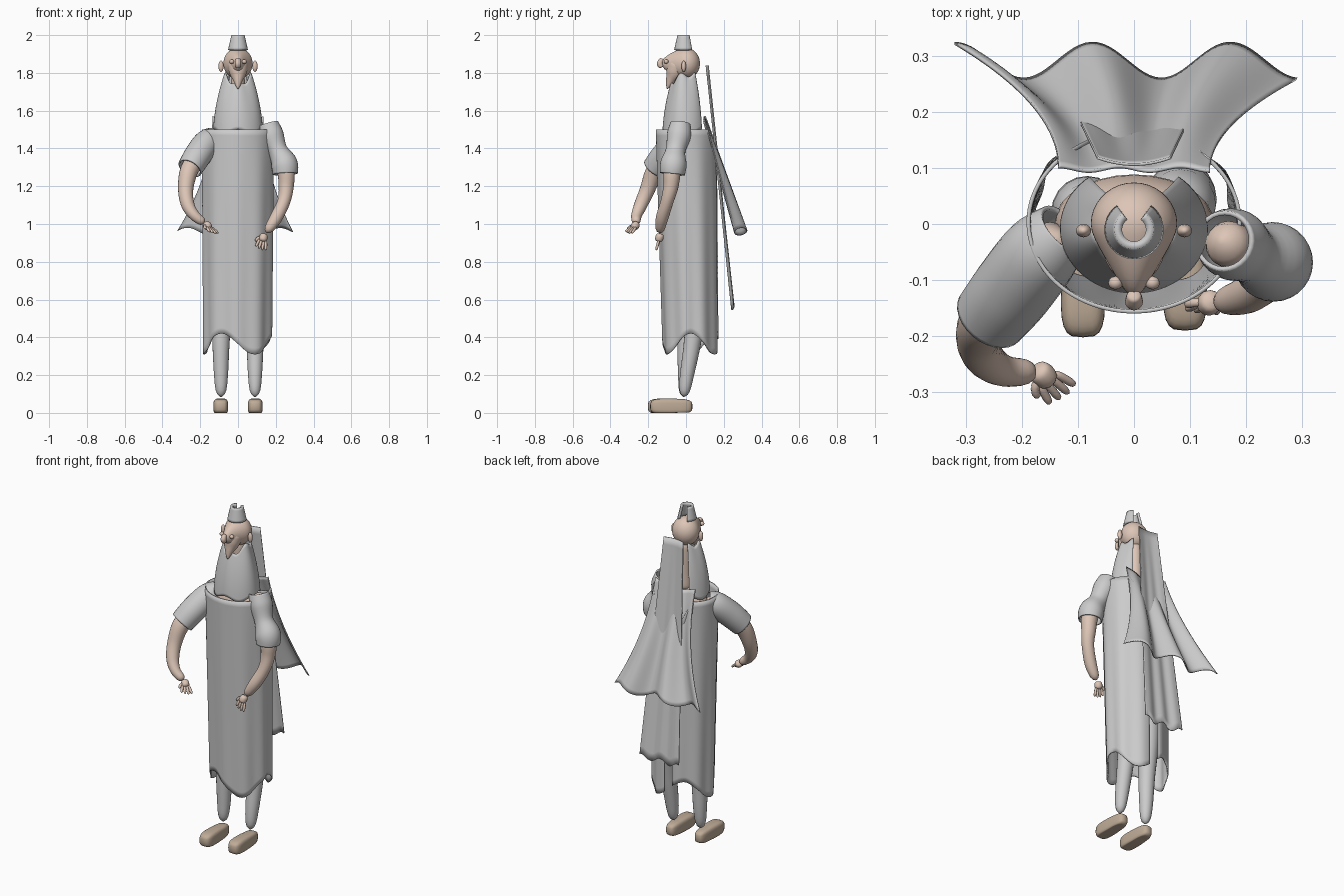
import bpy, bmesh, math
from mathutils import Vector
from math import sin, cos, pi, radians

if "Cube" in bpy.data.objects:
    bpy.data.objects.remove(bpy.data.objects["Cube"])


def material(name, rgb):
    m = bpy.data.materials.new(name)
    m.diffuse_color = (*rgb, 1)
    m.use_nodes = True
    m.node_tree.nodes["Principled BSDF"].inputs["Base Color"].default_value = m.diffuse_color
    return m


SKIN = material("skin", (0.72, 0.56, 0.47))
LEATHER = material("leather", (0.52, 0.41, 0.31))


def finish(name, bm, mat=None, thick=0):
    bmesh.ops.remove_doubles(bm, verts=bm.verts, dist=1e-5)
    bmesh.ops.recalc_face_normals(bm, faces=bm.faces)
    me = bpy.data.meshes.new(name)
    bm.to_mesh(me)
    bm.free()
    ob = bpy.data.objects.new(name, me)
    bpy.context.collection.objects.link(ob)
    if mat:
        me.materials.append(mat)
    for p in me.polygons:
        p.use_smooth = True
    if thick:
        s = ob.modifiers.new("cloth", "SOLIDIFY")
        s.thickness = thick
        s.offset = 0
    return ob


def sheet(name, f, nu, nv, thick=0.006, mat=None):
    """Cloth surface from f(u, v), both 0..1."""
    bm = bmesh.new()
    g = [[bm.verts.new(f(i / nu, j / nv)) for i in range(nu + 1)] for j in range(nv + 1)]
    for j in range(nv):
        for i in range(nu):
            bm.faces.new((g[j][i], g[j][i + 1], g[j + 1][i + 1], g[j + 1][i]))
    return finish(name, bm, mat, thick)


def smooth_path(pts, t):
    """Catmull-Rom through (x, y, z, r) points, t in 0..1."""
    n = len(pts) - 1
    k = min(int(t * n), n - 1)
    s = t * n - k
    a, b, c, d = (Vector(pts[max(0, min(n, k + o))]) for o in (-1, 0, 1, 2))
    return 0.5 * (2 * b + (c - a) * s + (2 * a - 5 * b + 4 * c - d) * s * s + (3 * b - a - 3 * c + d) * s ** 3)


def tube(name, pts, mat=None, thick=0, sides=20, steps=20, flat=1.0):
    """Limb or sleeve along a path; capped with round ends unless thick is given."""
    bm = bmesh.new()
    rings = []
    for j in range(steps + 1):
        t = j / steps
        p = smooth_path(pts, t)
        d = (smooth_path(pts, min(1, t + .02)) - smooth_path(pts, max(0, t - .02))).to_3d().normalized()
        x = Vector((0, 1, 0)).cross(d).normalized()
        y = d.cross(x)
        r = p[3]
        if not thick:
            e = min(1, min(t, 1 - t) * steps / 3)
            r *= max(.15, math.sqrt(1 - (1 - e) ** 2))
        rings.append([bm.verts.new(p.to_3d() + r * (x * cos(2 * pi * i / sides) + flat * y * sin(2 * pi * i / sides)))
                      for i in range(sides)])
    for a, b in zip(rings, rings[1:]):
        for i in range(sides):
            k = (i + 1) % sides
            bm.faces.new((a[i], a[k], b[k], b[i]))
    if not thick:
        bm.faces.new(rings[0])
        bm.faces.new(rings[-1])
    return finish(name, bm, mat, thick)


def ball(name, c, s, mat=SKIN, shape=None, seg=24):
    bm = bmesh.new()
    bmesh.ops.create_uvsphere(bm, u_segments=seg, v_segments=seg * 2 // 3, radius=1)
    for v in bm.verts:
        n = shape(v.co.copy()) if shape else v.co
        v.co = Vector(c) + Vector((n.x * s[0], n.y * s[1], n.z * s[2]))
    return finish(name, bm, mat)


# Head: round skull drawn forward to a wedge-shaped face
def face(n):
    f = max(0, -n.y)
    n.x *= 1 - .35 * f ** 2
    n.y -= .75 * f ** 3
    return n


ball("head", (0, 0, 1.85), (.077, .074, .082), shape=face, seg=36)
tube("chin", [(0, -.04, 1.86, .058), (0, -.062, 1.80, .046), (0, -.082, 1.76, .025), (0, -.1, 1.715, .005)], SKIN)
tube("nose", [(0, -.125, 1.875, .012), (0, -.138, 1.85, .016), (0, -.128, 1.83, .014)], SKIN)
for s, side in ((-1, "right"), (1, "left")):
    ball(side + "_ear", (s * .09, -.012, 1.835), (.014, .012, .03), seg=14)
    ball(side + "_eye", (s * .033, -.105, 1.86), (.013, .012, .012), seg=12)
tube("neck", [(0, .01, 1.5, .04), (0, .012, 1.6, .036), (0, .012, 1.7, .036), (0, .01, 1.8, .036)], SKIN)


# Topknot wrap: tapered band open at the back
def topknot(u, v):
    a = radians(-145 + 290 * u)
    r = .046 - .018 * v
    return (r * sin(a), -.01 - r * cos(a), 1.92 + .08 * v)


sheet("topknot_wrap", topknot, 32, 6, .014)


# Shawl around the neck, open at the back
def shawl(u, v):
    m = radians(143)
    a = -m + 2 * m * u
    w = .128 - .015 * v - .045 * v * v
    d = .112 - .015 * v - .03 * v * v
    top = 1.8 - .05 * max(0, cos(a)) ** 2
    z = 1.49 + .012 * cos(5 * a) + (top - 1.5) * v
    return (w * sin(a), -.008 - d * cos(a), z)


sheet("shawl", shawl, 56, 16, .008)

# Torso
tube("torso", [(0, 0, .85, .11), (0, 0, 1.05, .125), (0, 0, 1.25, .135), (0, 0, 1.42, .14), (0, 0, 1.53, .09)],
     SKIN, flat=.62, sides=28)


# Long tunic, slit at the back with a waving hem
def tunic(u, v):
    m = radians(171 - 36 * v ** 8)
    a = -m + 2 * m * u
    hem = .365 - .055 * cos(3 * (a - radians(30)))
    k = 1 + .03 * cos(9 * a + .6) * (1 - v) ** .7
    w = (.176 + .012 * v) * k
    d = (.143 + .016 * v) * k
    return (w * sin(a), .025 - .022 * v - d * cos(a), hem + (1.5 - hem) * v)


sheet("tunic", tunic, 96, 36, .007)


# Wide flaring cape with rolling folds
def cape(u, v):
    q = v * v
    ph = 2 * pi * u * 2.48
    x = (-.135 + .27 * u) * (1 - q) + (-.32 + .61 * u) * q
    y = .098 + .192 * v + (.004 + .028 * v) * cos(ph)
    z = 1.57 - .61 * v - .02 * v * cos(ph + 1.8) - .03 * (1 - v) * sin(pi * u)
    return (x, y, z)


sheet("cape", cape, 60, 28, .006)


# Long narrow veil hanging from behind the head
def veil(u, v):
    s = 2 * u - 1
    return (s * (.065 + .065 * v), .106 + .138 * v + .012 * s * s + .004 * v * cos(9 * s),
            1.84 - 1.28 * v + .015 * v * cos(7 * s))


sheet("veil", veil, 30, 30, .005)

# Sleeves and forearms
tube("right_sleeve", [(-.125, -.01, 1.46, .05), (-.165, -.05, 1.43, .066), (-.215, -.115, 1.36, .068),
                      (-.255, -.165, 1.295, .063)], thick=.008, sides=28)
tube("left_sleeve", [(.16, -.03, 1.53, .05), (.178, -.037, 1.47, .06), (.21, -.055, 1.39, .048),
                     (.245, -.066, 1.32, .066), (.25, -.072, 1.265, .062)], thick=.008, sides=28)
tube("right_arm", [(-.13, -.02, 1.47, .05), (-.21, -.1, 1.36, .05), (-.26, -.165, 1.28, .048),
                   (-.277, -.205, 1.18, .04), (-.265, -.24, 1.1, .035), (-.23, -.262, 1.045, .028),
                   (-.178, -.263, 1.005, .022)], SKIN, steps=36)
tube("left_arm", [(.155, -.03, 1.53, .045), (.2, -.05, 1.4, .04), (.25, -.072, 1.29, .046),
                  (.255, -.08, 1.2, .04), (.243, -.1, 1.12, .034), (.2, -.127, 1.03, .033),
                  (.15, -.14, .955, .022)], SKIN, steps=36)


# Hands: palm, four fingers and a thumb
def hand(side, c, reach, across):
    c, d, w = Vector(c), Vector(reach).normalized(), Vector(across).normalized()
    tube(side + "_palm", [(*(c + d * o), r) for o, r in ((-.02, .018), (0, .022), (.025, .02))], SKIN,
         sides=12, steps=10)
    for i in range(4):
        o = (i - 1.5) * .011
        ln = .06 - .006 * abs(i - 1.3)
        pts = [c + w * o + d * .012, c + w * o * 1.4 + d * .04, c + w * o * 1.7 + d * (.012 + ln)]
        tube(f"{side}_finger_{i + 1}", [(*p, .0075) for p in pts], SKIN, sides=10, steps=8)
    pts = [c + w * .01, c + w * .028 + d * .015, c + w * .036 + d * .035]
    tube(side + "_thumb", [(*p, .008) for p in pts], SKIN, sides=10, steps=8)


hand("right", (-.163, -.268, .992), (.5, -.5, -.52), (-.75, -.6, .1))
hand("left", (.135, -.14, .93), (-.25, -.25, -1), (-.9, .1, .3))


# Trouser legs and shoes
def shoe(n):
    p = Vector([math.copysign(abs(c) ** .55, c) for c in n])
    p.z = max(p.z, -.8)
    p.x *= 1 - .12 * p.y
    if p.y > .2:
        p.z *= .95
    return p


for side, x, lean, fy in (("right", -.09, 0, -.09), ("left", .09, .05, -.078)):
    tube(side + "_leg", [(x * .9, .02, .95, .072), (x * .95, .02 + lean * .7, .6, .058),
                         (x, lean * .7, .38, .046), (x, -.005 + lean * .2, .2, .037),
                         (x, -.012, .085, .026)])
    ball(side + "_shoe", (x + .001 * (-1 if x < 0 else 1), fy, .034), (.038, .112, .0425), LEATHER, shape=shoe)
